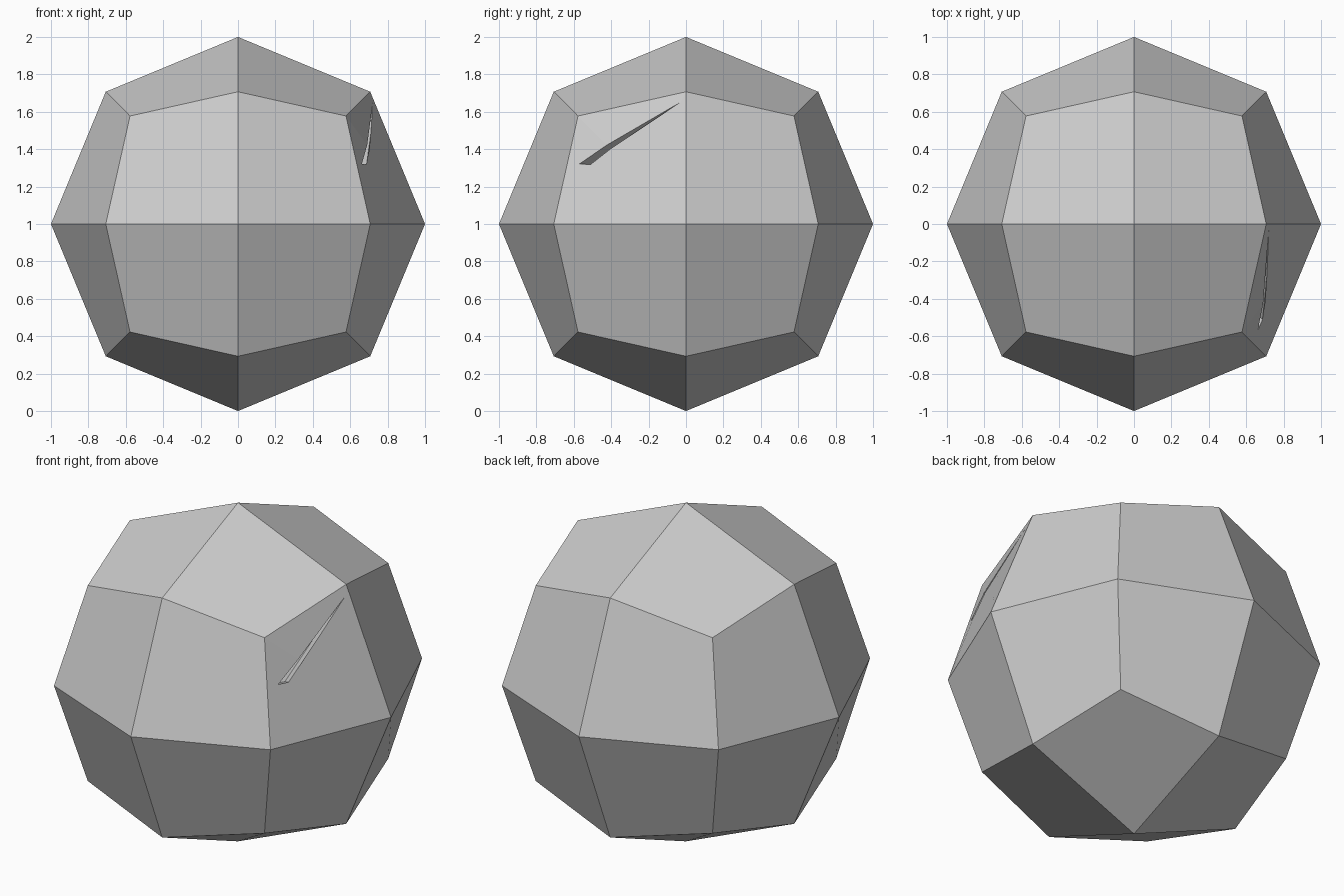
import bpy, bmesh
from mathutils import Vector

if "Cube" in bpy.data.objects:
    bpy.data.objects.remove(bpy.data.objects["Cube"])

CENTRE = Vector((0, 0, 1))


def add_object(name, bm):
    mesh = bpy.data.meshes.new(name)
    bm.to_mesh(mesh)
    bm.free()
    obj = bpy.data.objects.new(name, mesh)
    bpy.context.collection.objects.link(obj)
    return obj


# Faceted ball: cube subdivided once, every vertex pushed out to radius 1
bm = bmesh.new()
bmesh.ops.create_cube(bm, size=2)
bmesh.ops.subdivide_edges(bm, edges=bm.edges[:], cuts=1, use_grid_fill=True)
for v in bm.verts:
    v.co = v.co.normalized() + CENTRE
bmesh.ops.recalc_face_normals(bm, faces=bm.faces[:])
boulder = add_object("boulder", bm)

# Hairline crack: thin wedge cutter through the upper right face
outline = [Vector(p) for p in (
    (0.72, -0.03, 0.65), (0.685, -0.485, 0.335),
    (0.65, -0.56, 0.315), (0.68, -0.505, 0.315))]
bm = bmesh.new()
inner = [bm.verts.new(p * 0.94 + CENTRE) for p in outline]
outer = [bm.verts.new(p * 1.1 + CENTRE) for p in outline]
bmesh.ops.convex_hull(bm, input=inner + outer)
bmesh.ops.recalc_face_normals(bm, faces=bm.faces[:])
cutter = add_object("crack_cutter", bm)
cutter.hide_render = True
cutter.hide_set(True)

cut = boulder.modifiers.new("crack", "BOOLEAN")
cut.operation = "DIFFERENCE"
cut.solver = "EXACT"
cut.object = cutter
